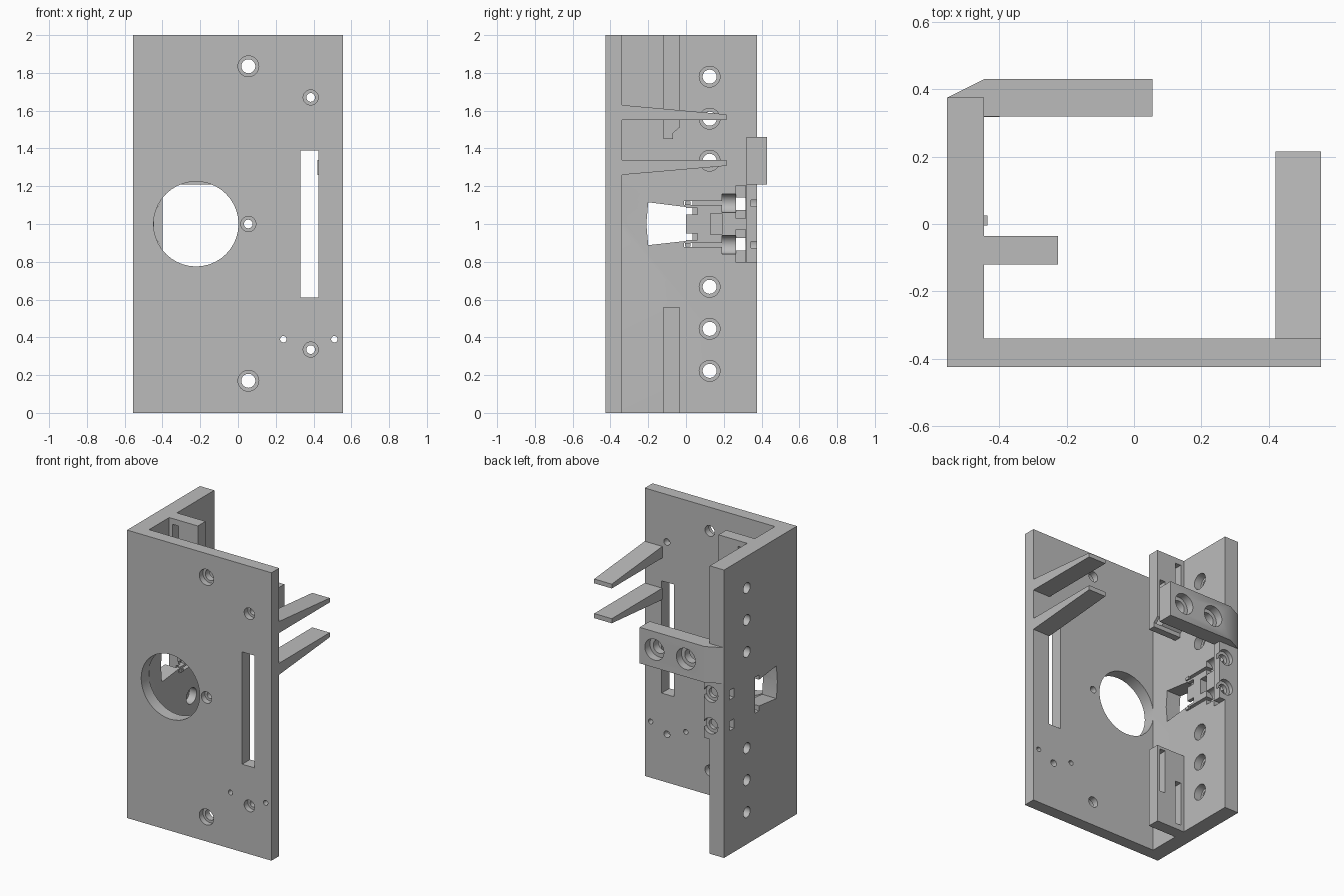
import bpy
import bmesh
from math import cos, sin, tau, radians

old = bpy.data.objects.get("Cube")
if old:
    bpy.data.objects.remove(old, do_unlink=True)

grey = bpy.data.materials.new("plain grey")
grey.use_nodes = True
grey.diffuse_color = (0.5, 0.5, 0.5, 1)
grey.node_tree.nodes["Principled BSDF"].inputs["Base Color"].default_value = (0.5, 0.5, 0.5, 1)


def prism(name, points, axis, lo, hi):
    """Extrude a 2D outline along an axis: x takes (y, z), y takes (x, z), z takes (x, y)."""
    place = {"x": lambda a, b, d: (d, a, b),
             "y": lambda a, b, d: (a, d, b),
             "z": lambda a, b, d: (a, b, d)}[axis]
    bm = bmesh.new()
    ends = [[bm.verts.new(place(a, b, d)) for a, b in points] for d in (lo, hi)]
    for ring in ends:
        bm.faces.new(ring)
    n = len(points)
    for i in range(n):
        j = (i + 1) % n
        bm.faces.new((ends[0][i], ends[0][j], ends[1][j], ends[1][i]))
    bmesh.ops.recalc_face_normals(bm, faces=bm.faces)
    mesh = bpy.data.meshes.new(name)
    bm.to_mesh(mesh)
    bm.free()
    mesh.materials.append(grey)
    ob = bpy.data.objects.new(name, mesh)
    bpy.context.collection.objects.link(ob)
    return ob


def rect(a0, a1, b0, b1):
    return [(a0, b0), (a1, b0), (a1, b1), (a0, b1)]


def box(name, x, y, z):
    return prism(name, rect(*x, *y), "z", *z)


def circle(a, b, r, n=40):
    return [(a + r * cos(tau * i / n), b + r * sin(tau * i / n)) for i in range(n)]


def cut(target, cutter):
    cutter.hide_render = True
    mod = target.modifiers.new("cut", "BOOLEAN")
    mod.operation = "DIFFERENCE"
    mod.solver = "EXACT"
    mod.object = cutter
    dg = bpy.context.evaluated_depsgraph_get()
    mesh = bpy.data.meshes.new_from_object(target.evaluated_get(dg))
    target.modifiers.clear()
    target.data = mesh
    bpy.data.objects.remove(cutter, do_unlink=True)


def bore(target, a, b, axis, through, r, step=None, big=0):
    """Round hole with an optional wider counterbore."""
    cut(target, prism("bore", circle(a, b, r), axis, *through))
    if step:
        cut(target, prism("counterbore", circle(a, b, big), axis, *step))


# Front plate and side wall in one L-shaped piece
body = prism("bracket_body", [(-.555, -.425), (.555, -.425), (.555, -.34),
                              (-.445, -.34), (-.445, .375), (-.555, .375)], "z", 0, 2)

# Front plate openings
plate = (-.5, -.338)
bore(body, -.222, 1, "y", plate, .225)
cut(body, box("slot", (.33, .425), plate, (.61, 1.39)))
for z in (.17, 1.835):
    bore(body, .055, z, "y", plate, .037, (-.5, -.385), .055)
for x, z in ((.385, .335), (.385, 1.67), (.055, 1)):
    bore(body, x, z, "y", plate, .023, (-.5, -.385), .04)
for x in (.24, .51):
    bore(body, x, .39, "y", plate, .017)

# Row of side wall holes, counterbored on the inside
for i in (1, 2, 3, 6, 7, 8):
    bore(body, .125, .2225 * i, "x", (-.6, -.4), .037, (-.5, -.4), .055)

# Flared side window with a taller recess on the outside
cut(body, prism("window", [(-.2, .888), (0, .91), (0, 1.09), (-.2, 1.115), (-.21, 1)], "x", -.6, -.4))
cut(body, box("window_recess", (-.6, -.47), (-.01, .035), (.875, 1.125)))

# Boss on the rear edge of the wall
boss = box("screw_boss", (-.445, -.4), (.318, .375), (.795, 1.21))

# Latch recess in the wall: grooves, pocket, screw channels and nut slots
cut(body, box("pocket", (-.5, -.4), (.13, .19), (.945, 1.055)))
for s in (-1, 1):
    def zs(lo, hi):
        return sorted((1 + s * lo, 1 + s * hi))
    cut(body, box("groove", (-.5, -.4), (-.01, .2), zs(.1, .122)))
    cut(body, box("notch", (-.48, -.4), (-.001, .06), zs(.05, .085)))
    cut(body, prism("channel", circle(-.452, 1 + s * .11, .05), "y", .19, .27))
    cut(body, box("nut_slot", (-.5, -.4), (.265, .316), zs(.03, .205)))
    cut(body, box("nut_window", (-.6, -.4), (.265, .316), zs(.075, .14)))
    for part in (body, boss):
        cut(part, prism("screw_hole", circle(-.452, 1 + s * .11, .033), "y", .25, .4))
        cut(part, prism("screw_head", circle(-.452, 1 + s * .11, .055), "y", .345, .4))
    box("latch_nub", (-.447, -.435), (-.005, .025), zs(.1, .12))

# Rear tab with chamfered corner and two counterbored holes
tab = prism("rear_tab", [(-.555, .375), (-.555, .32), (.055, .32),
                         (.055, .43), (-.445, .43)], "z", 1.21, 1.46)
for x in (-.058, -.3):
    bore(tab, x, 1.335, "y", (.3, .45), .047, (.375, .45), .073)

# Inner ribs with staggered cable slots
rib_low = box("lower_rib", (-.445, -.225), (-.12, -.035), (0, .56))
rib_high = prism("upper_rib", [(-.12, 2), (-.12, 1.45), (-.07, 1.45), (-.07, 1.48),
                               (-.035, 1.51), (-.035, 2)], "x", -.445, -.225)
for rib, near, far in ((rib_low, .04, .23), (rib_high, 1.65, 1.48)):
    cut(rib, box("slot", (-.42, -.375), (-.2, 0), (near, near + .31)))
    cut(rib, box("slot", (-.29, -.245), (-.2, 0), (far, far + .31)))

# Tapered support arms
prism("upper_arm", [(-.34, 1.55), (.215, 1.55), (.215, 1.58), (-.34, 1.63)], "x", .42, .555)
prism("lower_arm", [(-.34, 1.26), (.215, 1.308), (.215, 1.34), (-.34, 1.34)], "x", .42, .555)

# Smooth the round holes while keeping edges crisp
bpy.ops.object.select_all(action="DESELECT")
for ob in bpy.context.scene.objects:
    if ob.type == "MESH":
        ob.select_set(True)
        bpy.context.view_layer.objects.active = ob
bpy.ops.object.shade_smooth_by_angle(angle=radians(30))
